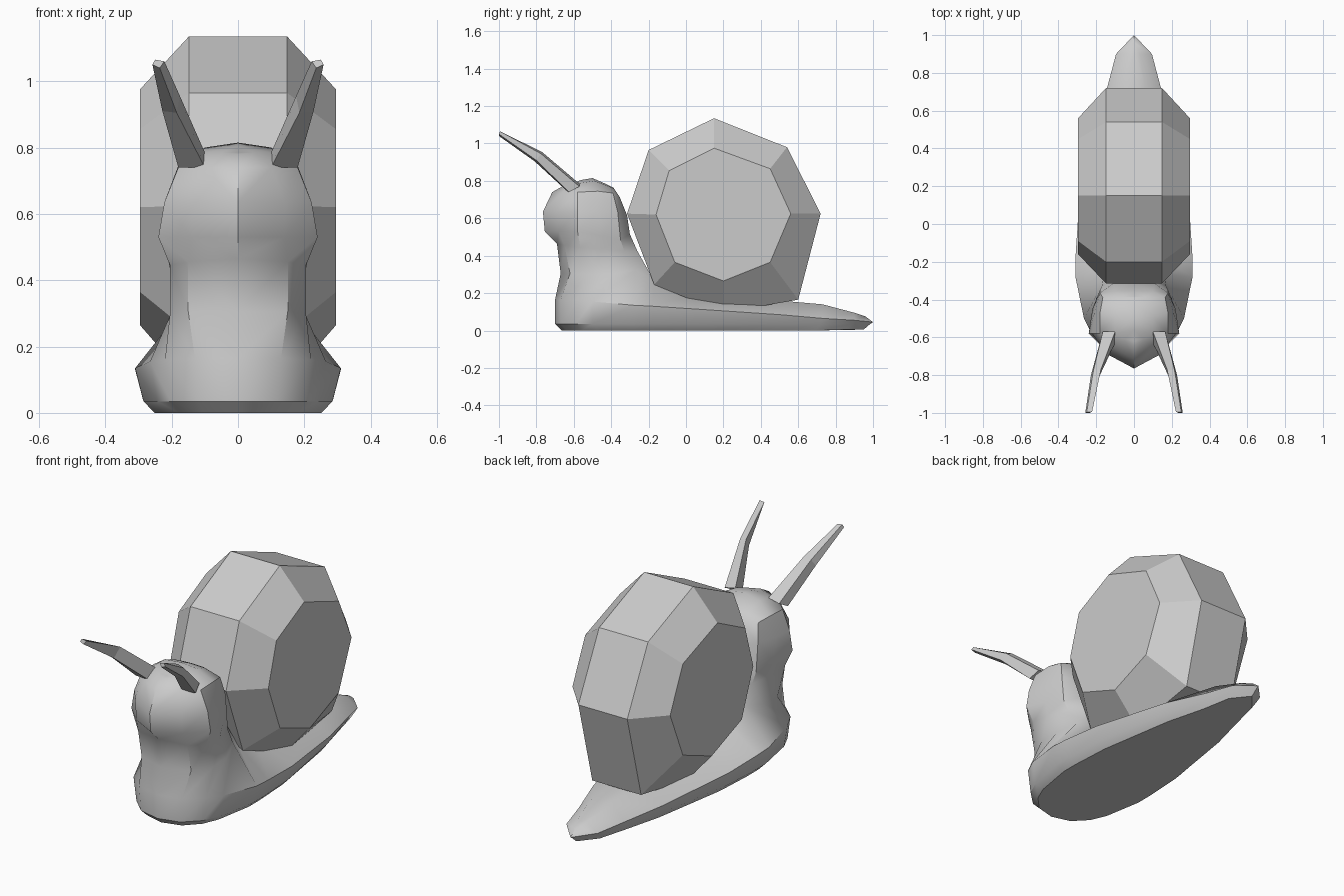
import bpy, bmesh

if "Cube" in bpy.data.objects:
    bpy.data.objects.remove(bpy.data.objects["Cube"])

grey = bpy.data.materials.new("snail_grey")
grey.diffuse_color = (0.6, 0.6, 0.6, 1)
grey.use_nodes = True
grey.node_tree.nodes["Principled BSDF"].inputs["Base Color"].default_value = grey.diffuse_color


def build(name, verts, faces, mirrored=True, weld=True, smooth=None):
    """Make an object from half of its surface, reflected across x = 0."""
    bm = bmesh.new()
    for s in ((1, -1) if mirrored else (1,)):
        vs = [bm.verts.new((s * x, y, z)) for x, y, z in verts]
        for f in faces:
            bm.faces.new([vs[i] for i in f])
    if weld:
        bmesh.ops.remove_doubles(bm, verts=bm.verts[:], dist=0.0005)
    bmesh.ops.recalc_face_normals(bm, faces=bm.faces[:])
    me = bpy.data.meshes.new(name)
    bm.to_mesh(me)
    bm.free()
    me.materials.append(grey)
    ob = bpy.data.objects.new(name, me)
    bpy.context.collection.objects.link(ob)
    if smooth:
        bpy.ops.object.select_all(action='DESELECT')
        ob.select_set(True)
        bpy.context.view_layer.objects.active = ob
        bpy.ops.object.shade_smooth_by_angle(angle=smooth)
    return ob


# Foot: outline of the ridge, from front centre round to the tail
ridge = [(0, -.70, .17), (.13, -.67, .17), (.22, -.59, .165), (.265, -.50, .16),
         (.31, -.28, .14), (.31, -.18, .135), (.295, .05, .12), (.21, .50, .09),
         (.14, .73, .07), (.095, .90, .06), (0, 1.0, .05)]
rim = [(x * .92, y * .985 if y > 0 else y, .04) for x, y, z in ridge]
sole = [(x * .81, y * .95, .005 if y < .8 else .01) for x, y, z in ridge]
# Shoulder ring at the neck, running on along the back to the tail
shoulder = [(0, -.67, .31), (.15, -.62, .31), (.205, -.50, .305), (.20, -.38, .31),
            (.16, -.27, .33), (.12, -.17, .27), (.08, .05, .20), (.07, .50, .165),
            (.06, .73, .145), (.03, .90, .10), (0, .96, .08)]
# Neck and head rings, front centre to back
head = [
    [(0, -.69, .47), (.15, -.65, .46), (.205, -.565, .45), (.205, -.45, .44), (.17, -.33, .43), (.10, -.26, .43)],
    [(0, -.755, .535), (.14, -.68, .535), (.24, -.58, .535), (.22, -.45, .51), (.18, -.35, .49), (.10, -.30, .52)],
    [(0, -.765, .64), (.14, -.69, .64), (.222, -.58, .64), (.21, -.47, .64), (.18, -.365, .64), (.11, -.315, .62)],
    [(0, -.715, .745), (.10, -.66, .745), (.18, -.58, .745), (.18, -.47, .75), (.165, -.39, .74), (.10, -.355, .72)],
    [(0, -.645, .785), (.05, -.61, .79), (.10, -.58, .79), (.10, -.49, .805), (.09, -.41, .775), (.06, -.385, .765)],
    [(0, -.62, .79), (0, -.60, .795), (0, -.56, .81), (0, -.50, .82), (0, -.42, .785), (0, -.39, .77)],
]

verts, faces = [], []


def add_ring(points):
    start = len(verts)
    verts.extend(points)
    return list(range(start, len(verts)))


def bridge(a, b):
    for i in range(min(len(a), len(b)) - 1):
        faces.append((a[i], a[i + 1], b[i + 1], b[i]))


r_sole, r_rim, r_ridge, r_sh = [add_ring(r) for r in (sole, rim, ridge, shoulder)]
r_head = [add_ring(r) for r in head]
faces.append(r_sole)
chain = [r_sole, r_rim, r_ridge, r_sh] + r_head
for low, high in zip(chain, chain[1:]):
    bridge(low, high)
# Strip down the back of the head and along the spine
strip = [r[-1] for r in reversed(r_head)] + r_sh[5:]
centre = add_ring([(0, verts[i][1], verts[i][2]) for i in strip])
bridge(strip, centre)
build("snail_body", verts, faces, smooth=0.6)

# Shell: octagonal band with bevelled sides
outer = [(.15, 1.14), (.54, .985), (.72, .63), (.60, .17),
         (.20, .10), (-.17, .25), (-.315, .63), (-.20, .97)]
inner = [(.15, .98), (.45, .87), (.56, .63), (.45, .37),
         (.20, .27), (-.06, .37), (-.16, .625), (-.09, .86)]
sv = [(0, y, z) for y, z in outer] + [(.148, y, z) for y, z in outer]
sv += [(.296, y, z) for y, z in inner]
sf = [(k + i, k + (i + 1) % 8, k + 8 + (i + 1) % 8, k + 8 + i) for k in (0, 8) for i in range(8)]
sf.append(tuple(range(16, 24)))
shell = build("shell", sv, sf)
# Join the two halves of the flat band
bm = bmesh.new()
bm.from_mesh(shell.data)
bmesh.ops.dissolve_limit(bm, angle_limit=0.01, verts=bm.verts[:], edges=bm.edges[:])
bm.to_mesh(shell.data)
bm.free()

# Eye stalks: bent, tapered square rods
stalk = [(.10, -.57, .79), (.165, -.57, .775), (.18, -.625, .745), (.10, -.63, .745),
         (.175, -.77, .96), (.215, -.775, .95), (.228, -.80, .915), (.185, -.81, .91),
         (.222, -.995, 1.065), (.25, -.995, 1.07), (.258, -1.0, 1.055), (.236, -1.0, 1.045)]
stalk_faces = [(k + i, k + (i + 1) % 4, k + 4 + (i + 1) % 4, k + 4 + i)
               for k in (0, 4) for i in range(4)] + [(0, 1, 2, 3), (8, 9, 10, 11)]
build("eye_stalks", stalk, stalk_faces)

# Rest the sole on the ground
for ob in bpy.context.collection.objects:
    ob.location.z -= 0.005
